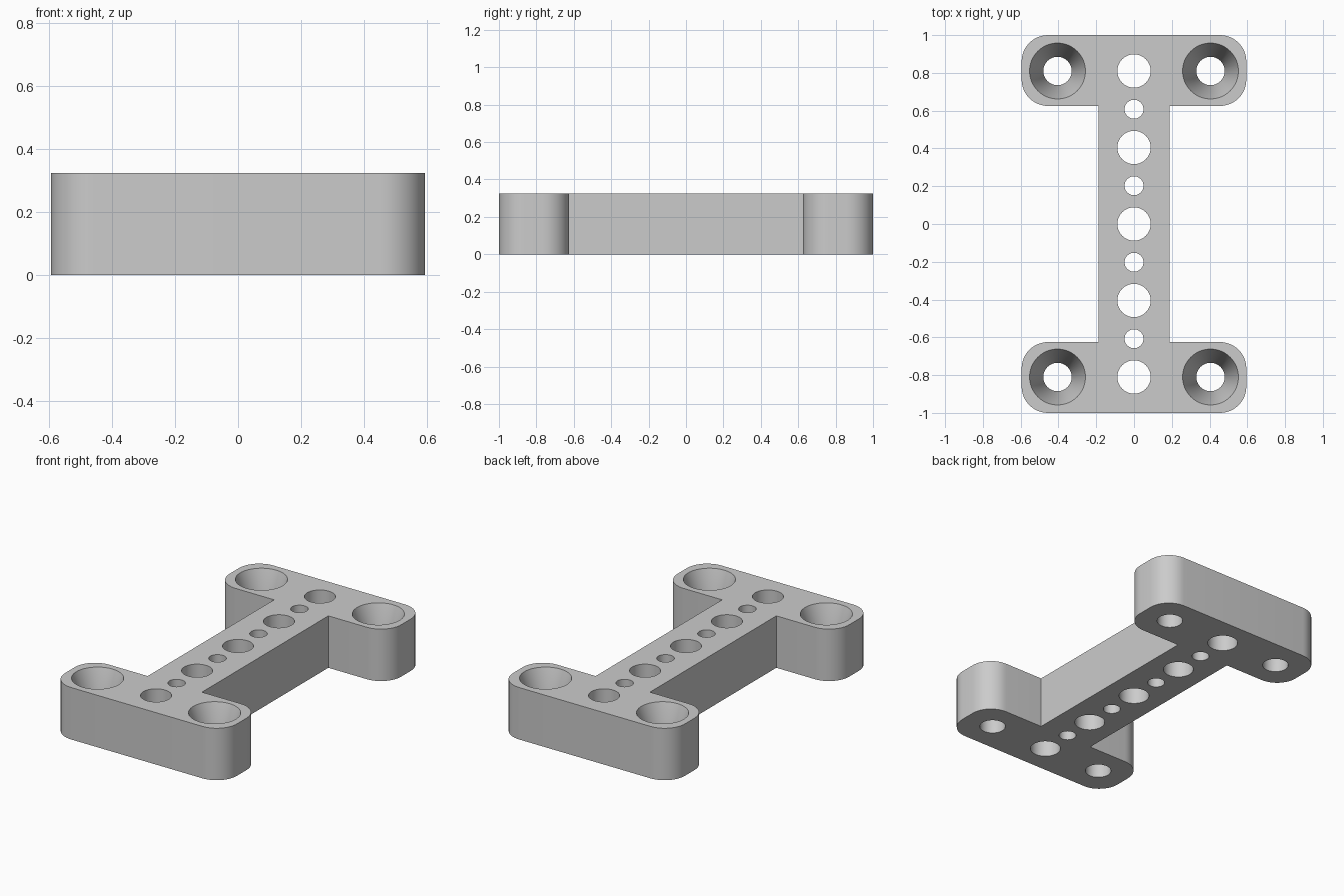
import bpy, bmesh, math

cube = bpy.data.objects.get("Cube")
if cube:
    bpy.data.objects.remove(cube, do_unlink=True)

HEIGHT = 0.325
HALF_X, HALF_Y = 0.595, 1.0
SPINE, FOOT_Y = 0.188, 0.625
CORNER = 0.14
PITCH = 0.405

grey = bpy.data.materials.new("plain grey")
grey.use_nodes = True
grey.diffuse_color = (0.6, 0.6, 0.6, 1)
grey.node_tree.nodes["Principled BSDF"].inputs["Base Color"].default_value = (0.6, 0.6, 0.6, 1)


def make_object(name, bm):
    bmesh.ops.recalc_face_normals(bm, faces=bm.faces)
    mesh = bpy.data.meshes.new(name)
    bm.to_mesh(mesh)
    bm.free()
    mesh.materials.append(grey)
    obj = bpy.data.objects.new(name, mesh)
    bpy.context.collection.objects.link(obj)
    return obj


def arc(cx, cy, start, steps=12):
    """Quarter circle of the rounded corner, counter-clockwise."""
    angles = [start + math.pi / 2 * i / steps for i in range(steps + 1)]
    return [(cx + CORNER * math.cos(a), cy + CORNER * math.sin(a)) for a in angles]


def lathe(bm, x, y, profile, segments=64):
    """Closed turned solid from (radius, z) pairs."""
    rings = []
    for r, z in profile:
        rings.append([bm.verts.new((x + r * math.cos(2 * math.pi * i / segments),
                                    y + r * math.sin(2 * math.pi * i / segments), z))
                      for i in range(segments)])
    for low, high in zip(rings, rings[1:]):
        for i in range(segments):
            j = (i + 1) % segments
            bm.faces.new((low[i], low[j], high[j], high[i]))
    bm.faces.new(rings[0][::-1])
    bm.faces.new(rings[-1])


# I-shaped outline: right half of the back foot, then mirrored round
quarter = [(SPINE, FOOT_Y)]
quarter += arc(HALF_X - CORNER, FOOT_Y + CORNER, -math.pi / 2)
quarter += arc(HALF_X - CORNER, HALF_Y - CORNER, 0)
back = quarter + [(-x, y) for x, y in reversed(quarter)]
outline = back + [(-x, -y) for x, y in back]

bm = bmesh.new()
base = bm.faces.new([bm.verts.new((x, y, 0)) for x, y in outline])
top = bmesh.ops.extrude_face_region(bm, geom=[base])["geom"]
bmesh.ops.translate(bm, vec=(0, 0, HEIGHT),
                    verts=[v for v in top if isinstance(v, bmesh.types.BMVert)])
bracket = make_object("mounting_bracket", bm)

# Hole cutters: alternating large and small spine holes
bm = bmesh.new()
for i in range(-4, 5):
    radius = 0.05 if i % 2 else 0.088
    lathe(bm, 0, i * PITCH / 2, [(radius, -0.1), (radius, 0.5)])

# Tapered screw holes in the four feet
for sx in (-1, 1):
    for sy in (-1, 1):
        lathe(bm, sx * PITCH, sy * PITCH * 2,
              [(0.075, -0.1), (0.075, 0.1), (0.148, HEIGHT), (0.148, 0.5)])
cutter = make_object("hole_cutter", bm)
cutter.hide_render = True

# Cut the holes and bake the result
cut = bracket.modifiers.new("holes", "BOOLEAN")
cut.operation = "DIFFERENCE"
cut.solver = "EXACT"
cut.object = cutter
bpy.ops.object.select_all(action="DESELECT")
bracket.select_set(True)
bpy.context.view_layer.objects.active = bracket
bpy.ops.object.modifier_apply(modifier=cut.name)
bpy.data.objects.remove(cutter, do_unlink=True)

bpy.ops.object.shade_smooth_by_angle(angle=math.radians(30))
